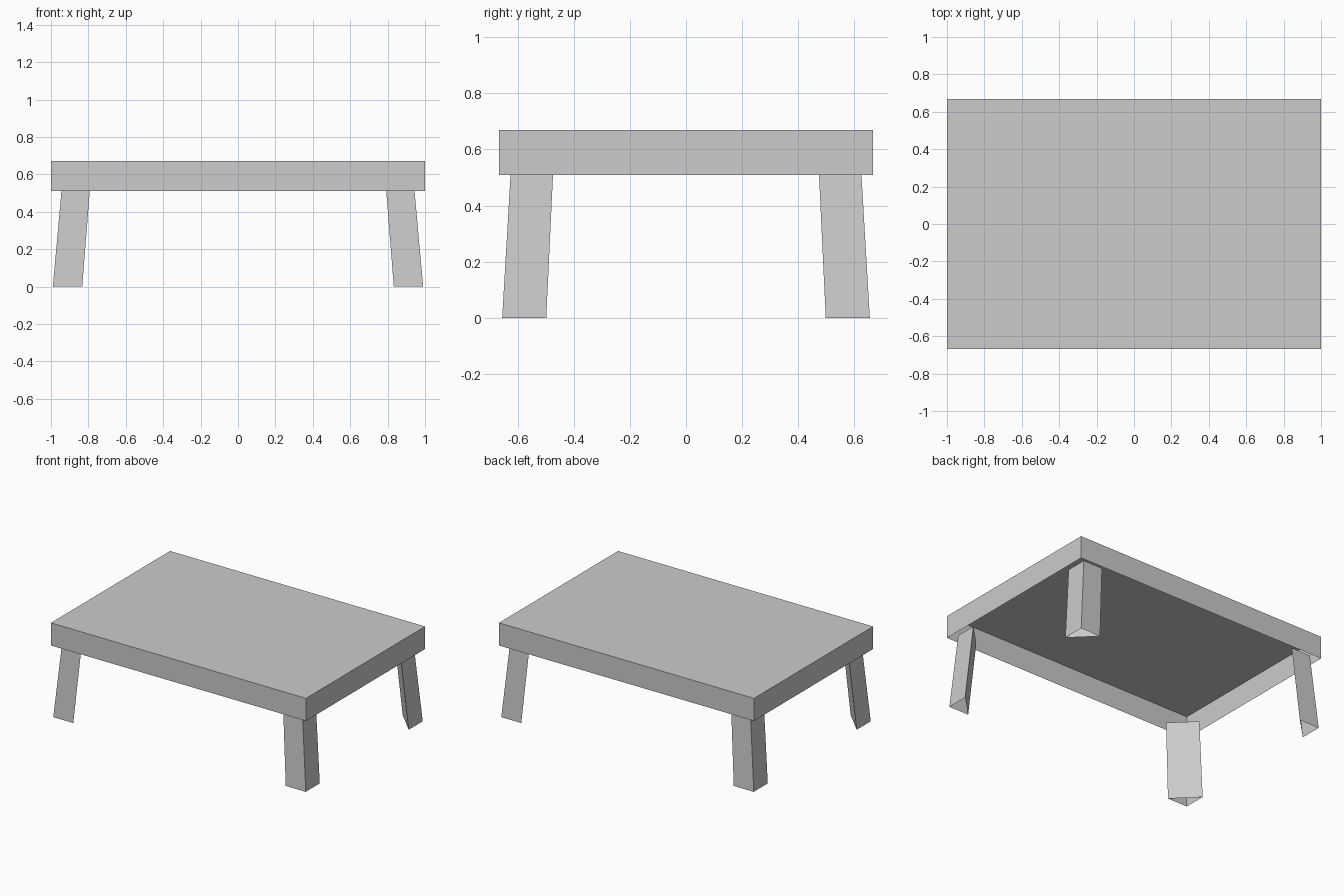
import bpy
import bmesh

cube = bpy.data.objects.get("Cube")
if cube:
    bpy.data.objects.remove(cube, do_unlink=True)

# One plain grey for the whole table
grey = bpy.data.materials.new("grey")
grey.use_nodes = True
colour = (0.6, 0.6, 0.6, 1)
grey.diffuse_color = colour
grey.node_tree.nodes["Principled BSDF"].inputs["Base Color"].default_value = colour


def shell(name, bottom, top, z_bottom, z_top, lid=False):
    """Thin walls between two outlines, optionally closed on top."""
    bm = bmesh.new()
    low = [bm.verts.new((x, y, z_bottom)) for x, y in bottom]
    high = [bm.verts.new((x, y, z_top)) for x, y in top]
    n = len(low)
    for i in range(n):
        j = (i + 1) % n
        bm.faces.new((low[i], low[j], high[j], high[i]))
    if lid:
        bm.faces.new(high)
    mesh = bpy.data.meshes.new(name)
    bm.to_mesh(mesh)
    bm.free()
    mesh.materials.append(grey)
    obj = bpy.data.objects.new(name, mesh)
    bpy.context.collection.objects.link(obj)
    return obj


# Table top: a lid with a hanging skirt, hollow underneath
W, D = 1.0, 0.667
outline = [(-W, -D), (W, -D), (W, D), (-W, D)]
shell("table_top", outline, outline, 0.51, 0.67, lid=True)


# Legs: splayed open triangular tubes, right angle at the outer corner
def corner(x, y, size, sx, sy):
    points = [(x, y), (x - size, y), (x, y - size)]
    points = [(px * sx, py * sy) for px, py in points]
    return points if sx * sy > 0 else points[::-1]


for side, sx in (("left", 1), ("right", -1)):
    for end, sy in (("front", -1), ("back", 1)):
        shell(f"{end}_{side}_leg",
              corner(0.99, 0.655, 0.157, sx, sy),
              corner(0.942, 0.624, 0.151, sx, sy), 0, 0.53)
